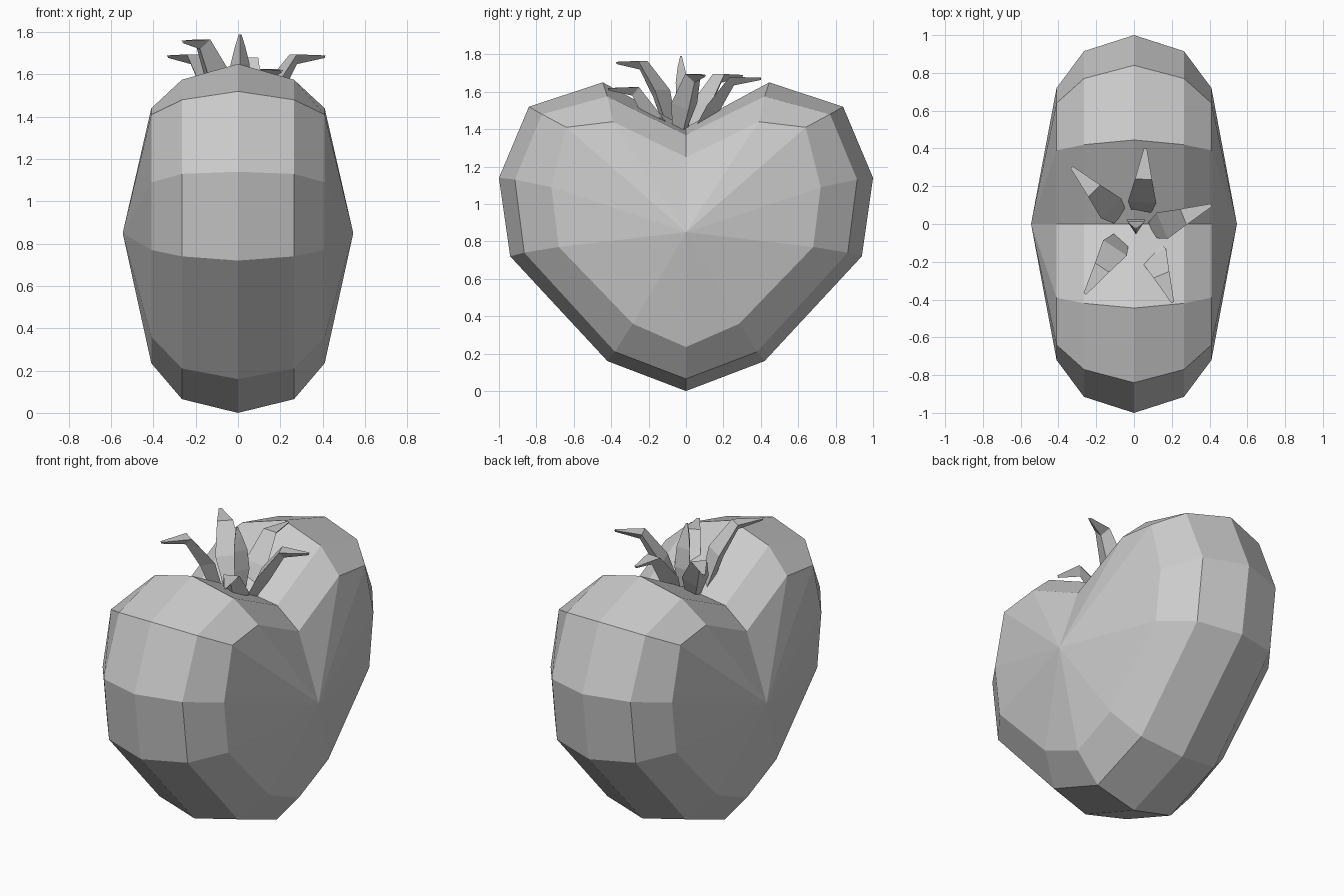
import bpy, bmesh
from mathutils import Vector

if "Cube" in bpy.data.objects:
    bpy.data.objects.remove(bpy.data.objects["Cube"])


def make_object(name, rings, cap_start=None, cap_end=None):
    """Skin a list of equal-length closed rings; ends get an apex or a flat cap."""
    bm = bmesh.new()
    loops = [[bm.verts.new(p) for p in r] for r in rings]
    n = len(loops[0])
    for a, b in zip(loops, loops[1:]):
        for i in range(n):
            j = (i + 1) % n
            bm.faces.new((a[i], a[j], b[j], b[i]))
    for loop, apex in ((loops[0], cap_start), (loops[-1], cap_end)):
        if apex is None:
            bm.faces.new(loop)
        else:
            v = bm.verts.new(apex)
            for i in range(n):
                bm.faces.new((loop[i], loop[(i + 1) % n], v))
    bmesh.ops.recalc_face_normals(bm, faces=bm.faces)
    me = bpy.data.meshes.new(name)
    bm.to_mesh(me)
    bm.free()
    ob = bpy.data.objects.new(name, me)
    bpy.context.collection.objects.link(ob)
    return ob


# Heart-shaped fruit: half profiles (y, z) from bottom to notch at each x level
centre = [(0, 0), (.42, .16), (.94, .72), (1.0, 1.14), (.84, 1.52), (.445, 1.65), (0, 1.41)]
middle = [(0, .065), (.38, .21), (.865, .74), (.915, 1.13), (.77, 1.48), (.42, 1.575), (0, 1.37)]
outer = [(0, .235), (.285, .36), (.68, .77), (.72, 1.09), (.64, 1.41), (.39, 1.44), (0, 1.25)]


def heart_ring(x, half):
    loop = half + [(-y, z) for y, z in half[-2:0:-1]]
    return [(x, y, z) for y, z in loop]


levels = [(-.41, outer), (-.265, middle), (0, centre), (.265, middle), (.41, outer)]
make_object("fruit", [heart_ring(x, p) for x, p in levels],
            (-.545, 0, .85), (.545, 0, .85))


# Curled leaves: triangular section swept from the notch outward to a thin tip
def leaf(name, base, tip):
    b, t = Vector((*base, 0)), Vector((tip[0], tip[1], 0))
    out = (t - b).normalized()
    side = Vector((-out.y, out.x, 0))
    up = Vector((0, 0, 1))
    # (fraction outward, height, half width, thickness, normal tilt towards up)
    stations = [(-.02, 1.41, .045, .05, .2), (.16, tip[2] - .15, .075, .07, .4),
                (.52, tip[2] + .005, .045, .05, .7), (1, tip[2], .008, .012, 1)]
    rings = []
    for f, z, w, th, tilt in stations:
        c = b.lerp(t, f) + up * z
        nrm = (up * tilt - out * (1 - tilt)).normalized()
        rings.append([c + side * w, c - side * w, c - nrm * th])
    return make_object(name, rings)


leaves = [((.10, -.03), (.41, .10, 1.69)), ((.04, .06), (.06, .40, 1.675)),
          ((-.08, .04), (-.33, .30, 1.69)), ((-.07, -.08), (-.26, -.37, 1.76)),
          ((.08, -.11), (.205, -.415, 1.62))]
for k, (base, tip) in enumerate(leaves):
    leaf(f"leaf_{k + 1}", base, tip)

# Central stem: upright three-sided spike
stem = [(1.40, .03, 0), (1.53, .05, .0), (1.65, .045, -.01), (1.73, .025, -.02), (1.79, .006, -.025)]
make_object("stem", [[(.01 - w, y + .5 * w, z), (.01 + w, y + .5 * w, z), (.01, y - w, z)]
                     for z, w, y in stem])
